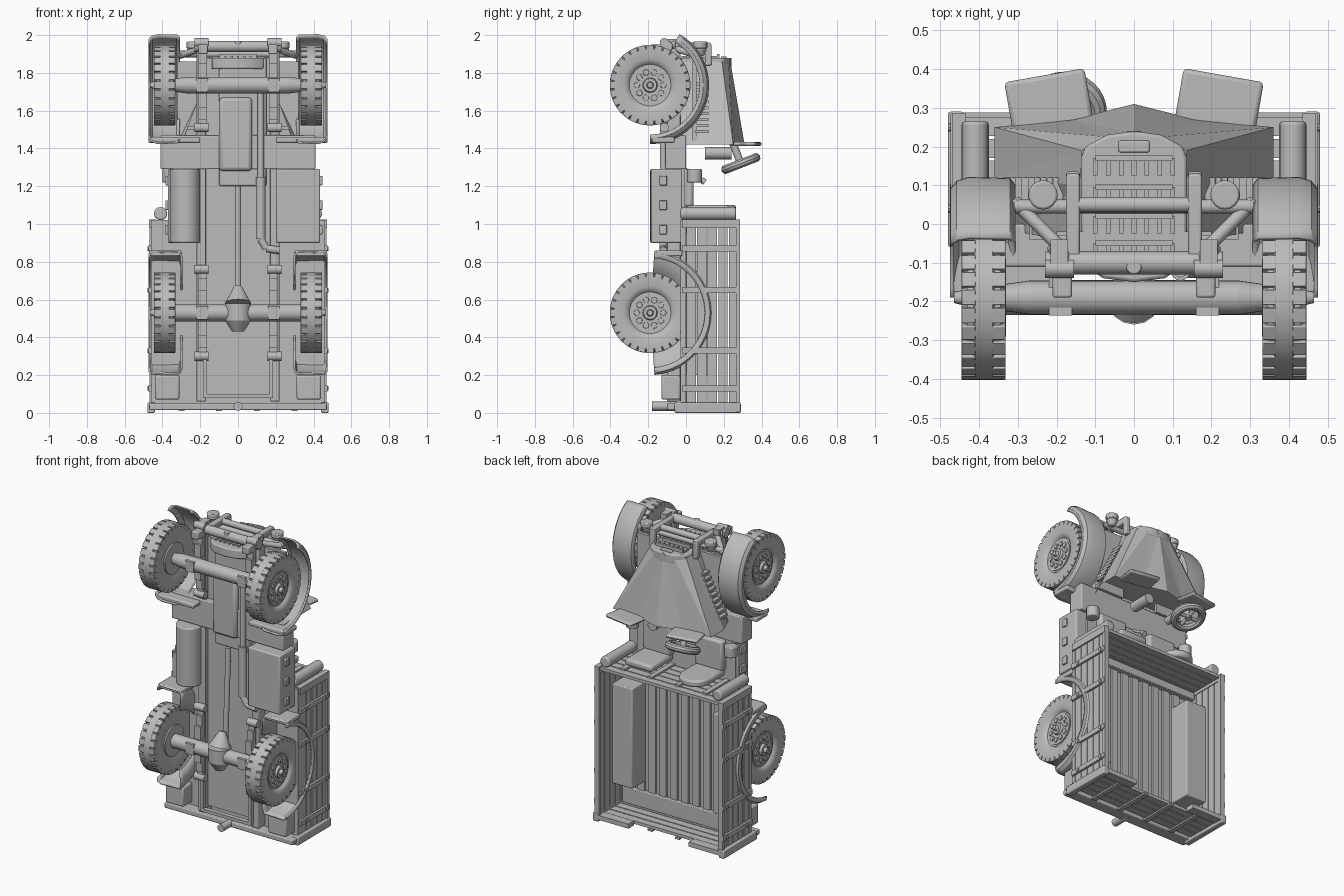
import bpy, bmesh
from math import sin, cos, radians, pi
from mathutils import Vector, Matrix

if "Cube" in bpy.data.objects:
    bpy.data.objects.remove(bpy.data.objects["Cube"])

paint = bpy.data.materials.new("plain_grey")
paint.use_nodes = True
GREY = (0.5, 0.5, 0.5, 1)
paint.diffuse_color = GREY
paint.node_tree.nodes["Principled BSDF"].inputs["Base Color"].default_value = GREY


def finish(name, bm, bevel=0.0, mirror=False):
    bmesh.ops.recalc_face_normals(bm, faces=bm.faces)
    if mirror:
        other = bmesh.ops.duplicate(bm, geom=bm.verts[:] + bm.edges[:] + bm.faces[:])["geom"]
        bmesh.ops.scale(bm, vec=(-1, 1, 1), verts=[g for g in other if isinstance(g, bmesh.types.BMVert)])
        bmesh.ops.reverse_faces(bm, faces=[g for g in other if isinstance(g, bmesh.types.BMFace)])
    me = bpy.data.meshes.new(name)
    bm.to_mesh(me)
    bm.free()
    me.materials.append(paint)
    ob = bpy.data.objects.new(name, me)
    bpy.context.collection.objects.link(ob)
    if bevel:
        mod = ob.modifiers.new("bevel", 'BEVEL')
        mod.width, mod.segments, mod.limit_method = bevel, 2, 'ANGLE'
    return ob


def add_box(bm, x, y, z, rot=None):
    size = [b - a for a, b in (x, y, z)]
    mid = Vector([(a + b) / 2 for a, b in (x, y, z)])
    m = Matrix.Translation(mid) @ (rot or Matrix()) @ Matrix.Diagonal((*size, 1))
    bmesh.ops.create_cube(bm, size=1, matrix=m)


def box(name, x, y, z, bevel=0.0, mirror=False, rot=None):
    bm = bmesh.new()
    add_box(bm, x, y, z, rot)
    return finish(name, bm, bevel, mirror)


def add_rod(bm, a, b, r, r2=None, seg=16):
    a, b = Vector(a), Vector(b)
    m = Matrix.Translation((a + b) / 2) @ (b - a).to_track_quat('Z', 'Y').to_matrix().to_4x4()
    bmesh.ops.create_cone(bm, cap_ends=True, segments=seg, radius1=r, radius2=r if r2 is None else r2,
                          depth=(b - a).length, matrix=m)


def rods(name, parts, mirror=False, bevel=0.0):
    bm = bmesh.new()
    for p in parts:
        add_rod(bm, *p)
    return finish(name, bm, bevel, mirror)


def sweep(name, profile, centre, a0, a1, n, mirror=False, thick=0.0):
    # carry an (x, radius) profile around an x-parallel axis
    bm = bmesh.new()
    full = a1 - a0 >= 360
    rings = []
    for i in range(n if full else n + 1):
        a = radians(a0 + (a1 - a0) * i / n)
        rings.append([bm.verts.new((x, centre[0] + r * cos(a), centre[1] + r * sin(a))) for x, r in profile])
    for i in range(n):
        p, q = rings[i], rings[(i + 1) % len(rings)]
        for j in range(len(profile) - 1):
            bm.faces.new((p[j], p[j + 1], q[j + 1], q[j]))
    ob = finish(name, bm, 0, mirror)
    if thick:
        mod = ob.modifiers.new("shell", 'SOLIDIFY')
        mod.thickness, mod.offset = thick, 0
    return ob


def loft(name, sections, bevel=0.0, open_start=False):
    # half sections of (x, y) at height z, mirrored across x, joined by symmetric triangles
    bm = bmesh.new()
    loops = []
    for z, half in sections:
        pts = half + [(-x, y) for x, y in reversed(half) if x > 0]
        loops.append([bm.verts.new((x, y, z)) for x, y in pts])
    for p, q in zip(loops, loops[1:]):
        for j in range(len(p)):
            k = (j + 1) % len(p)
            if j < len(p) / 2:
                tris = (p[j], p[k], q[j]), (p[k], q[k], q[j])
            else:
                tris = (p[j], p[k], q[k]), (p[j], q[k], q[j])
            for t in tris:
                bm.faces.new(t)
    if not open_start:
        bm.faces.new(loops[0])
    bm.faces.new(loops[-1])
    return finish(name, bm, bevel)


# wheels: tyre, shoulder lugs, disc with ring of holes, and hub
AXLE_Y = -0.19
for tag, cz in (("front", 1.735), ("rear", 0.53)):
    c = (AXLE_Y, cz)
    sweep(tag + "_tyres", [(.34, .05), (.34, .12), (.332, .14), (.332, .19), (.345, .204), (.36, .205), (.365, .213),
                           (.41, .213), (.415, .205), (.43, .204), (.445, .19), (.445, .14), (.437, .12),
                           (.425, .11), (.425, .03)], c, 0, 360, 56, True)
    bm = bmesh.new()
    for i in range(28):
        a = 2 * pi * i / 28
        rot = Matrix.Rotation(a, 4, 'X')
        y, z = AXLE_Y + .199 * cos(a), cz + .199 * sin(a)
        for x in ((.332, .366), (.409, .445)):
            add_box(bm, x, (y - .014, y + .014), (z - .0195, z + .0195), rot)
    finish(tag + "_tyre_lugs", bm, 0.002, True)
    bm = bmesh.new()
    add_rod(bm, (.33, AXLE_Y, cz), (.43, AXLE_Y, cz), .1, None, 32)
    add_rod(bm, (.42, AXLE_Y, cz), (.445, AXLE_Y, cz), .043, .035)
    add_rod(bm, (.44, AXLE_Y, cz), (.465, AXLE_Y, cz), .02, .014)
    for i in range(10):
        a = 2 * pi * i / 10
        y, z = AXLE_Y + .07 * cos(a), cz + .07 * sin(a)
        add_rod(bm, (.42, y, z), (.437, y, z), .018, .015, 12)
    finish(tag + "_wheel_discs", bm, 0, True)

# fenders, inner aprons and brackets
sweep("front_fenders", [(.31, .288), (.322, .304), (.425, .307), (.455, .298), (.469, .28), (.47, .262)],
      (AXLE_Y, 1.735), -90, 60, 28, True, .01)
box("front_fender_steps", (.2, .475), (-.18, -.06), (1.43, 1.46), .008, True)
box("fender_aprons", (.13, .32), (.035, .055), (1.44, 1.86), 0, True)
sweep("rear_fenders", [(.3, .2), (.3, .3), (.31, .322), (.45, .325), (.468, .314), (.47, .29)],
      (AXLE_Y, .53), -86, 86, 28, True, .01)
box("rear_fender_brackets", (.3, .472), (-.16, -.02), (.83, .86), .006, True)

# axles, differential, drive shaft, exhaust
rods("front_axle", [((-.27, AXLE_Y, 1.735), (.27, AXLE_Y, 1.735), .044, None, 24),
                    ((.27, AXLE_Y, 1.735), (.34, AXLE_Y, 1.735), .044, .034, 24),
                    ((-.27, AXLE_Y, 1.735), (-.34, AXLE_Y, 1.735), .044, .034, 24)])
rods("rear_axle", [((-.34, AXLE_Y, .53), (.34, AXLE_Y, .53), .045), ((0, -.13, .6), (0, -.1, 1.2), .017),
                   ((0, AXLE_Y, .58), (0, -.16, .67), .07, .02), ((0, AXLE_Y, .43), (0, AXLE_Y, .49), .03, .07),
                   ((0, AXLE_Y, .49), (0, AXLE_Y, .58), .07)])
rods("exhaust", [((.12, -.12, 1.25), (.12, -.12, 1.7), .018), ((.12, -.12, .92), (.12, -.12, 1.25), .026),
                 ((.12, -.12, .92), (.15, -.12, .87), .02), ((.15, -.12, .87), (.22, -.12, .86), .02)])

# chassis frame, springs, engine pan
box("chassis_rails", (.17, .22), (-.1, -.03), (.06, 1.93), .004, True)
box("chassis_floor", (-.2, .2), (-.07, -.02), (.1, 1.88))
for tag, z0, z1 in (("front", 1.49, 1.98), ("rear", .28, .78)):
    mid = (z0 + z1) / 2
    bm = bmesh.new()
    for i in range(3):
        w = (z1 - z0) * (.5 - .13 * i)
        add_box(bm, (.165, .21), (-.125 - .016 * i, -.11 - .016 * i), (mid - w, mid + w))
    for z in (z0 + .02, z1 - .02):
        add_rod(bm, (.155, -.115, z), (.23, -.115, z), .024)
        add_box(bm, (.17, .215), (-.11, -.04), (z - .02, z + .02))
    add_box(bm, (.16, .22), (-.236, -.11), (mid - .035, mid + .035))
    finish(tag + "_springs", bm, 0, True)
box("engine_pan", (-.1, .075), (-.13, -.05), (1.28, 1.67), .02)
box("gearbox", (-.1, .15), (-.1, -.05), (1.2, 1.88), .01)
bm = bmesh.new()
for x in ((-.185, -.165), (.165, .185)):
    add_box(bm, x, (-.13, -.1), (.08, .3))
add_box(bm, (-.185, .185), (-.13, -.1), (.08, .1))
finish("rear_subframe", bm)
rods("tow_hook", [((0, -.18, .035), (0, -.05, .035), .024)])

# running gear boxes and side tank
box("cab_floor", (-.41, .41), (-.11, 0), (1.29, 1.47), .006)
box("cab_base", (-.36, .36), (-.06, -.005), (1.0, 1.3))
box("tool_chest", (.2, .435), (-.185, -.02), (.9, 1.29), .008)
rods("fuel_tank", [((-.28, -.11, .9), (-.28, -.11, 1.29), .08, None, 24)], bevel=.008)
box("tank_shelf", (-.37, -.2), (-.1, -.01), (.9, 1.29), .005)
for i, z in enumerate((.97, 1.1, 1.23)):
    box("chest_hinge_%d" % i, (.43, .447), (-.14, -.1), (z - .025, z + .025), .004)
    box("tank_strap_%d" % i, (-.385, -.365), (-.09, -.03), (z - .025, z + .025), .003)
rods("step_canister", [((.36, .045, 1.22), (.36, .045, 1.29), .04)], True, .006)
box("rear_lockers", (.31, .44), (-.13, -.03), (.07, .2), .01, True)

# hood with open cowl, firewall, radiator and grille
loft("hood", [(1.42, [(0, .31), (.16, .27), (.36, .25), (.36, .12), (.3, -.02)]),
              (1.86, [(0, .235), (.07, .225), (.135, .19), (.14, .1), (.14, -.05)])], open_start=True)
box("firewall", (-.27, .27), (-.04, .22), (1.5, 1.52))
SHELL = [(0, .24), (.07, .23), (.125, .2), (.137, .17), (.137, -.1), (.08, -.14), (0, -.15)]
loft("radiator_shell", [(1.82, SHELL), (1.88, SHELL)], .008)
rods("radiator_cap", [((0, .2, 1.86), (0, .24, 1.86), .018)])
box("badge_plate", (-.04, .04), (.185, .215), (1.87, 1.888), .004)
bm = bmesh.new()
for y in (-.095, -.025, .05, .125):
    add_box(bm, (-.1, .1), (y + .038, y + .052), (1.87, 1.9))
    for i in range(7):
        x = -.1 + i * .2 / 6
        add_box(bm, (x - .006, x + .006), (y, y + .045), (1.87, 1.89))
finish("grille", bm)
bm = bmesh.new()
for i in range(9):
    t = i / 8
    x, z = .325 - .13 * t, 1.49 + .25 * t
    add_box(bm, (x - .012, x + .014), (.05, .12), (z - .008, z + .008))
finish("side_louvres", bm, 0, True)

# front guard, bumper, lamps
bm = bmesh.new()
add_box(bm, (.14, .175), (-.1, .13), (1.92, 1.96))
add_box(bm, (.14, .175), (.1, .135), (1.84, 1.95))
finish("guard_posts", bm, .006, True)
rods("bumper", [((-.23, -.1, 1.94), (.23, -.1, 1.94), .03), ((-.15, .05, 1.94), (.15, .05, 1.94), .02),
                ((-.31, .045, 1.9), (.31, .045, 1.9), .018), ((0, -.11, 1.93), (0, -.11, 1.97), .02)], bevel=.004)
box("bumper_mounts", (.16, .21), (-.19, -.1), (1.9, 1.95), .006, True)
rods("fender_struts", [((.31, .06, 1.89), (.19, -.06, 1.93), .017), ((.18, -.1, 1.95), (.205, -.05, 1.95), .024)],
     True, .006)
rods("headlamps", [((.235, .075, 1.89), (.235, .075, 1.93), .02, .037), ((.235, .075, 1.93), (.235, .075, 1.965), .038)],
     True, .006)

# dash, folded screens and steering
rods("dash_gauges", [((.08, .1, 1.375), (.08, .24, 1.375), .033), ((-.18, .1, 1.375), (-.18, .2, 1.375), .025)])
box("screens", (.115, .325), (.25, .385), (1.412, 1.435), .011, True, Matrix.Rotation(radians(-10), 4, 'Z'))
hub, axis = Vector((-.18, .29, 1.32)), Vector((0, -.36, .93))
bpy.ops.mesh.primitive_torus_add(major_radius=.086, minor_radius=.024, major_segments=32, minor_segments=10,
                                 location=hub, rotation=axis.to_track_quat('Z', 'Y').to_euler())
wheel = bpy.context.object
wheel.name = "steering_wheel"
wheel.data.materials.append(paint)
across = Vector((0, .93, .36))
rods("steering_column", [(hub - axis * .02, hub + axis * .2, .02), (hub - across * .085, hub + across * .085, .011),
                         (hub - Vector((.085, 0, 0)), hub + Vector((.085, 0, 0)), .011)])
rods("gear_lever", [((0, -.02, 1.3), (0, .09, 1.23), .009), ((0, .08, 1.235), (0, .1, 1.22), .016)])

# seats, with rolls strapped upright behind them
box("seat_cushions", (.09, .29), (-.03, .04), (1.09, 1.29), .015, True)
box("driver_seat_back", (-.29, -.09), (.0, .18), (1.055, 1.1), .015)
rods("driver_seat_top", [((-.19, .165, 1.055), (-.19, .165, 1.1), .1, None, 24)], False, .012)
box("passenger_seat_back", (.09, .29), (.0, .23), (1.055, 1.1), .015)
rods("bed_rolls", [((.41, -.03, 1.055), (.41, .265, 1.055), .035)], True, .008)

# cargo bed: floor ribs, wheel boxes, ledges and plank walls
box("bed_floor", (-.46, .46), (-.03, 0), (.04, 1.02))
bm = bmesh.new()
for i in range(9):
    x = -.32 + i * .08
    add_box(bm, (x - .025, x + .025), (0, .014), (.05, 1.0))
finish("floor_ribs", bm)
box("wheel_boxes", (.295, .45), (0, .14), (.2, .86), .006, True)
box("rear_ledge", (-.44, .44), (0, .04), (.04, .14), .004)
box("front_ledge", (-.44, .44), (0, .04), (.95, 1.0), .004)
walls, ends = bmesh.new(), bmesh.new()
for i in range(5):
    y = (.003 + i * .056, .052 + i * .056)
    add_box(walls, (.44, .46), y, (.03, 1.02))
    add_box(ends, (-.46, .46), y, (1.0, 1.02))
    if i < 4:
        add_box(ends, (-.46, .46), y, (.02, .04))
for z in (.13, .33, .65, .87):
    add_box(walls, (.458, .474), (-.02, .285), (z - .016, z + .016))
    for y in (.04, .25):
        add_rod(walls, (.47, y, z), (.48, y, z), .012, None, 10)
add_box(walls, (.435, .468), (.265, .287), (.02, 1.025))
add_box(walls, (.435, .47), (-.02, .287), (.98, 1.025))
for x in (-.3, -.1, .1, .3):
    for z in ((.01, .022), (1.018, 1.032)):
        add_box(ends, (x - .016, x + .016), (-.02, .235), z)
for x in ((-.46, -.22), (.22, .46)):
    add_box(ends, x, (.229, .288), (.015, .045))
finish("bed_side_planks", walls, 0, True)
finish("bed_end_planks", ends)
box("bed_corner_posts", (.44, .48), (-.06, .29), (0, .055), .006, True)
box("rear_bumper", (-.47, .47), (-.1, -.02), (.015, .05), .006)

# smooth round parts, keep creases crisp; the hood stays faceted
bpy.ops.object.select_all(action='DESELECT')
for ob in bpy.context.scene.objects:
    if ob.type == 'MESH' and ob.name != "hood":
        ob.select_set(True)
        bpy.context.view_layer.objects.active = ob
bpy.ops.object.shade_smooth_by_angle(angle=radians(32))
